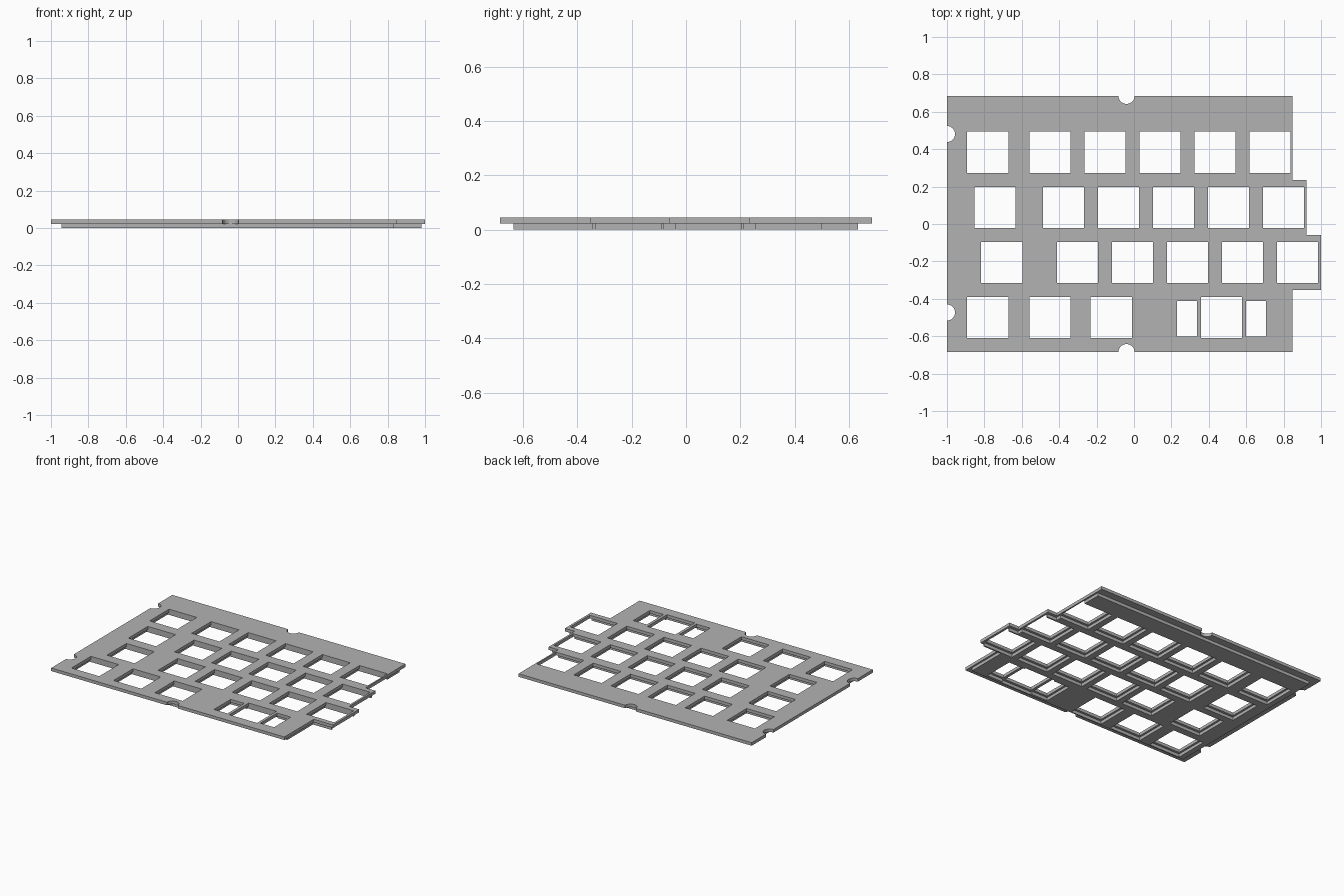
import bpy
import bmesh
from math import cos, sin, tau

cube = bpy.data.objects.get("Cube")
if cube:
    bpy.data.objects.remove(cube)

MID, TOP = 0.022, 0.044
PITCH, HALF = 0.294, 0.11

grey = bpy.data.materials.new("plate grey")
grey.use_nodes = True
colour = (0.45, 0.45, 0.45, 1)
grey.diffuse_color = colour
grey.node_tree.nodes["Principled BSDF"].inputs["Base Color"].default_value = colour


def prism(name, outlines, z0, z1):
    """Object made of one or more outlines extruded from z0 to z1."""
    bm = bmesh.new()
    for points in outlines:
        face = bm.faces.new([bm.verts.new((x, y, z0)) for x, y in points])
        new = bmesh.ops.extrude_face_region(bm, geom=[face])["geom"]
        verts = [v for v in new if isinstance(v, bmesh.types.BMVert)]
        bmesh.ops.translate(bm, verts=verts, vec=(0, 0, z1 - z0))
    bmesh.ops.recalc_face_normals(bm, faces=bm.faces)
    mesh = bpy.data.meshes.new(name)
    bm.to_mesh(mesh)
    bm.free()
    mesh.materials.append(grey)
    obj = bpy.data.objects.new(name, mesh)
    bpy.context.collection.objects.link(obj)
    return obj


def rect(x0, x1, y0, y1):
    return [(x0, y0), (x1, y0), (x1, y1), (x0, y1)]


def circle(x, y, r=0.043, n=32):
    return [(x + r * cos(tau * i / n), y + r * sin(tau * i / n)) for i in range(n)]


def stepped(left, front, back, rights, steps):
    """Plate outline whose right side juts out in two staggered rows."""
    r1, r2, r3 = rights
    s1, s2, s3 = steps
    return [(left, front), (r1, front), (r1, s3), (r3, s3), (r3, s2),
            (r2, s2), (r2, s1), (r1, s1), (r1, back), (left, back)]


def cut(obj, outlines):
    """Subtract vertical prisms, then apply and remove the cutter."""
    cutter = prism("cutter", outlines, -0.1, 0.1)
    cutter.hide_render = True
    mod = obj.modifiers.new("openings", 'BOOLEAN')
    mod.operation = 'DIFFERENCE'
    mod.solver = 'EXACT'
    mod.use_self = True
    mod.object = cutter
    bpy.context.view_layer.objects.active = obj
    bpy.ops.object.modifier_apply(modifier=mod.name)
    bpy.data.objects.remove(cutter)


# Key centres: one wide left key per row, then evenly spaced keys
keys = []
for y, left, first in ((0.384, -0.782, -0.449), (0.088, -0.743, -0.377),
                       (-0.206, -0.707, -0.302)):
    keys += [(left, y)] + [(first + PITCH * i, y) for i in range(5)]
keys += [(x, -0.5) for x in (-0.782, -0.449, -0.122, 0.468)]

# Upper plate with key openings, stabiliser slots and edge notches
holes = [rect(x - HALF, x + HALF, y - HALF, y + HALF) for x, y in keys]
holes += [rect(x - 0.054, x + 0.054, -0.601, -0.411) for x in (0.284, 0.652)]
holes += [circle(-0.04, 0.685), circle(-0.04, -0.685),
          circle(-1, 0.481), circle(-1, -0.473)]
upper = prism("upper_plate", [stepped(-1, -0.685, 0.685, (0.847, 0.923, 1.0),
                                      (0.235, -0.059, -0.353))], MID, TOP)
cut(upper, holes)

# Lower plate, inset, with larger openings that leave a ledge above
clear = [rect(x - 0.124, x + 0.124, y - 0.127, y + 0.115) for x, y in keys]
clear += [rect(x - 0.068, x + 0.068, -0.616, -0.396) for x in (0.284, 0.652)]
lower = prism("lower_plate", [stepped(-0.945, -0.635, 0.632, (0.835, 0.91, 0.98),
                                      (0.214, -0.081, -0.344))], 0, MID)
cut(lower, clear)
